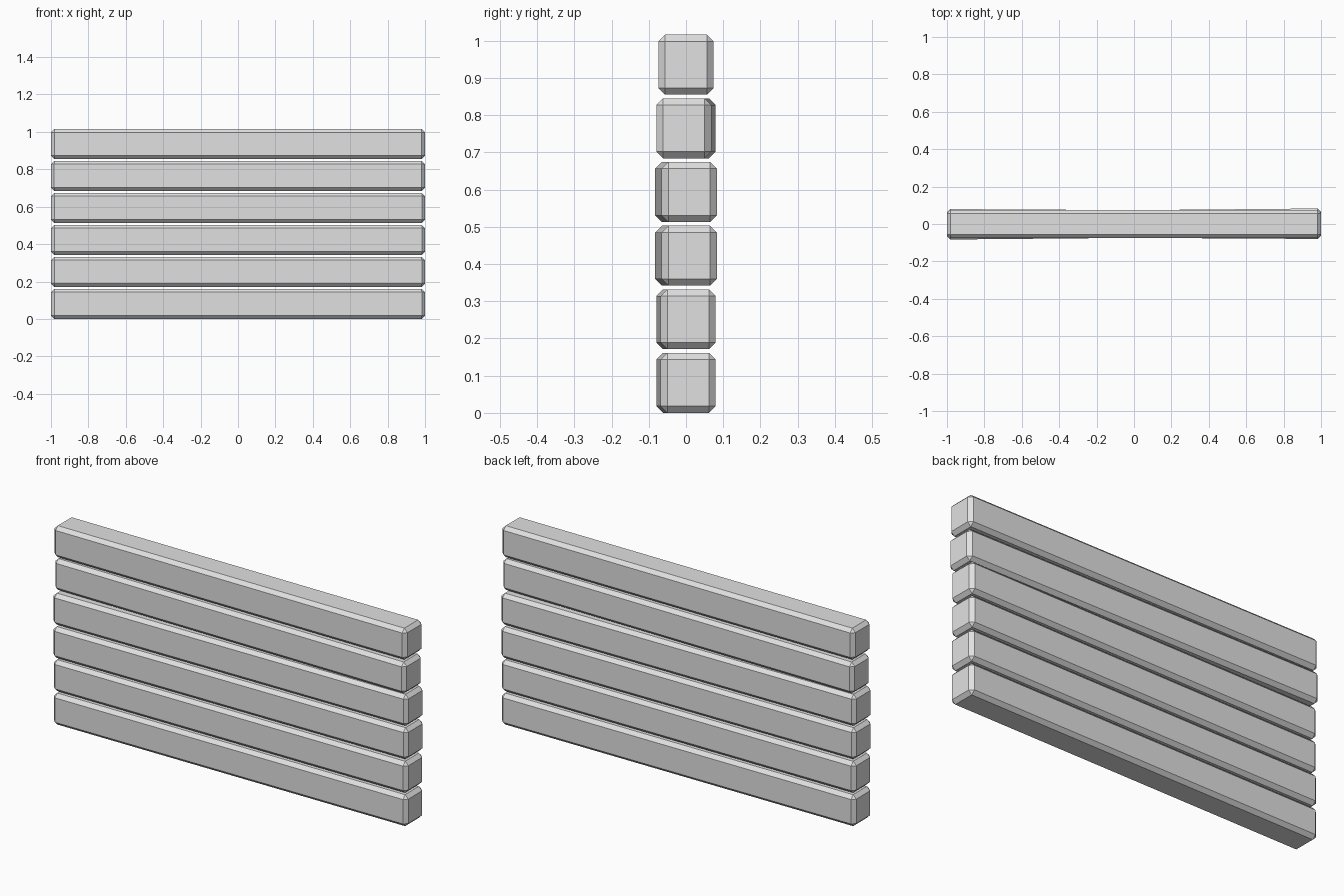
import bpy

# Remove the default object
cube = bpy.data.objects.get("Cube")
if cube:
    bpy.data.objects.remove(cube, do_unlink=True)

LENGTH, DEPTH, HEIGHT = 2.0, 0.148, 0.161
PITCH = 0.171
CHAMFER = 0.018
YAWS = (0.006, 0.006, 0.009, 0.009, -0.006, 0.0)  # slight hand-stacked twist, bottom up

# Plain grey material
grey = bpy.data.materials.new("light_grey")
grey.use_nodes = True
colour = (0.75, 0.75, 0.75, 1.0)
grey.diffuse_color = colour
for node in grey.node_tree.nodes:
    if node.type == 'BSDF_PRINCIPLED':
        node.inputs["Base Color"].default_value = colour


def add_beam(name, z, yaw):
    """One chamfered beam, slightly turned about its centre."""
    bpy.ops.mesh.primitive_cube_add(size=1, location=(0, 0, z), rotation=(0, 0, yaw))
    beam = bpy.context.object
    beam.name = name
    beam.scale = (LENGTH, DEPTH, HEIGHT)
    bpy.ops.object.transform_apply(location=False, rotation=False, scale=True)
    beam.data.materials.append(grey)
    bevel = beam.modifiers.new("chamfer", 'BEVEL')
    bevel.width = CHAMFER
    bevel.segments = 1
    bevel.limit_method = 'NONE'
    return beam


# Stack of separate beams
for i, yaw in enumerate(YAWS):
    add_beam(f"beam_{i + 1}", HEIGHT / 2 + i * PITCH, yaw)
